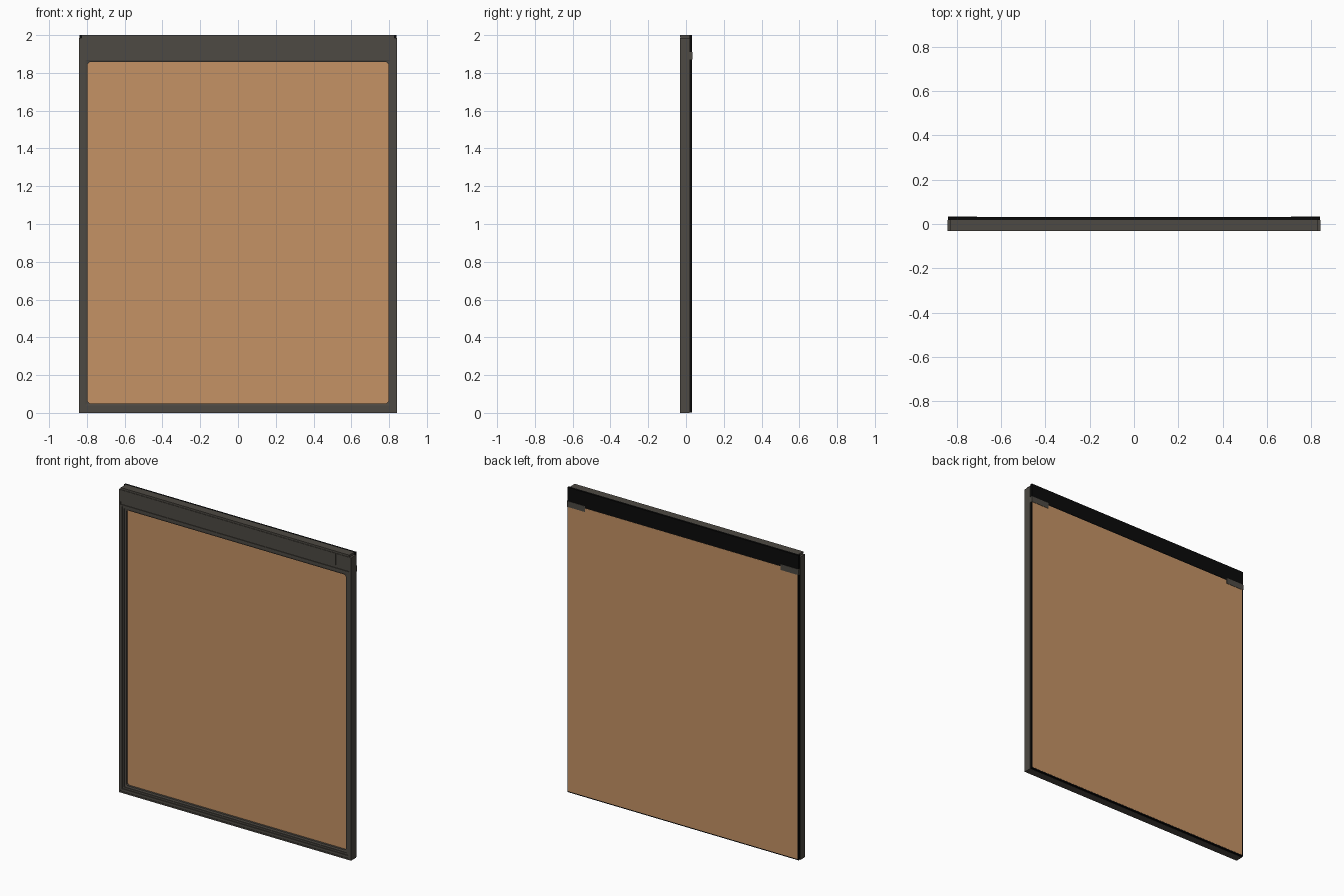
import bpy
import bmesh

cube = bpy.data.objects.get("Cube")
if cube:
    bpy.data.objects.remove(cube, do_unlink=True)


def material(name, rgb):
    m = bpy.data.materials.new(name)
    m.use_nodes = True
    m.diffuse_color = (*rgb, 1)
    m.node_tree.nodes["Principled BSDF"].inputs["Base Color"].default_value = (*rgb, 1)
    return m


GREY = material("warm dark grey", (0.075, 0.067, 0.056))
BLACK = material("black", (0.003, 0.003, 0.003))
TAN = material("tan", (0.56, 0.29, 0.13))


def finish(name, bm, mat):
    bmesh.ops.recalc_face_normals(bm, faces=bm.faces)
    mesh = bpy.data.meshes.new(name)
    bm.to_mesh(mesh)
    bm.free()
    mesh.materials.append(mat)
    obj = bpy.data.objects.new(name, mesh)
    bpy.context.collection.objects.link(obj)
    return obj


def box(name, mat, x, y, z):
    """Box from (low, high) ranges on each axis."""
    bm = bmesh.new()
    bmesh.ops.create_cube(bm, size=1)
    for v in bm.verts:
        v.co = [r[0] if c < 0 else r[1] for c, r in zip(v.co, (x, y, z))]
    return finish(name, bm, mat)


def ring_loop(bm, half, low, high, y, cut):
    """Rectangle in the xz plane with cut corners."""
    pts = [(half - cut, low), (half, low + cut), (half, high - cut), (half - cut, high),
           (cut - half, high), (-half, high - cut), (-half, low + cut), (cut - half, low)]
    return [bm.verts.new((px, y, pz)) for px, pz in pts]


FRONT, MID, BACK = -0.032, 0.018, 0.032
W = 0.829

# Stepped moulding around the opening: inset, depth, corner cut
steps = [(0, MID, 0.001), (0, FRONT, 0.001), (0.01, FRONT, 0.001), (0.01, -0.027, 0.001),
         (0.022, -0.027, 0.002), (0.022, -0.023, 0.002), (0.033, -0.02, 0.01),
         (0.033, -0.006, 0.01)]
bm = bmesh.new()
loops = [ring_loop(bm, W - i, 0.018 + i, 1.89 - i, y, c) for i, y, c in steps]
for a, b in zip(loops, loops[1:]):
    for k in range(8):
        n = (k + 1) % 8
        bm.faces.new((a[k], a[n], b[n], b[k]))
finish("inner_moulding", bm, GREY)

# Outer frame
box("bottom_rail", GREY, (-W, W), (-0.029, MID), (0, 0.018))
box("bottom_edge", GREY, (-W, W), (FRONT, MID), (0, 0.009))
box("header", GREY, (-W, W), (-0.028, MID), (1.89, 2))
box("header_top_edge", GREY, (-W, W), (FRONT, MID), (1.988, 2))
box("header_front_plate", GREY, (-W, 0.73), (-0.031, -0.028), (1.908, 1.985))
box("header_end_plate", GREY, (0.741, W), (-0.031, -0.028), (1.908, 1.985))

# Sides and rear brackets, one per side
for side, s in (("left", 1), ("right", -1)):
    def span(a, b):
        return tuple(sorted((s * a, s * b)))
    box(side + "_cheek", GREY, span(W, 0.842), (FRONT, MID), (0, 1.985))
    box(side + "_rear_bracket", GREY, span(0.71, 0.84), (MID, 0.034), (1.872, 1.91))

# Board and black rear trim
box("board", TAN, (-0.832, 0.832), (-0.006, BACK), (0.008, 1.895))
box("rear_trim", BLACK, (-0.839, 0.839), (MID, 0.031), (0.001, 1.9))
box("rear_header_trim", BLACK, (-0.839, 0.839), (MID, BACK), (1.9, 2))
